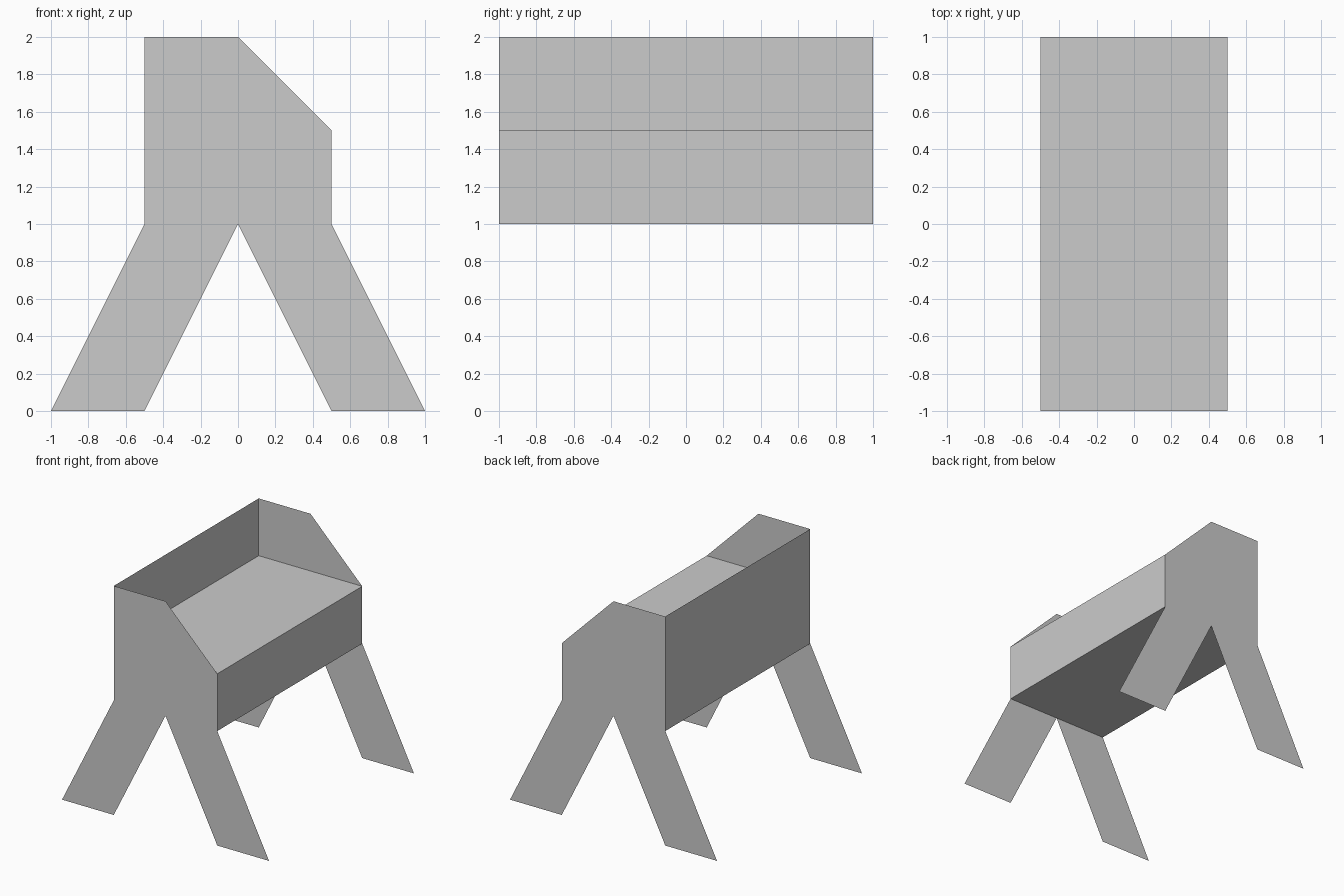
import bpy

cube = bpy.data.objects.get("Cube")
if cube:
    bpy.data.objects.remove(cube, do_unlink=True)

GREY = (0.6, 0.6, 0.6, 1)
grey = bpy.data.materials.new("plain_grey")
grey.use_nodes = True
grey.diffuse_color = GREY
for node in grey.node_tree.nodes:
    if node.type == "BSDF_PRINCIPLED":
        node.inputs["Base Color"].default_value = GREY


def sheet(name, points):
    """One flat sheet without thickness; points run anticlockwise seen from outside."""
    mesh = bpy.data.meshes.new(name)
    mesh.from_pydata(points, [], [range(len(points))])
    mesh.materials.append(grey)
    obj = bpy.data.objects.new(name, mesh)
    bpy.context.collection.objects.link(obj)


def long_sheet(name, start, end):
    """Sheet spanning the full length between two (x, z) points."""
    (x0, z0), (x1, z1) = start, end
    sheet(name, [(x0, -1, z0), (x1, -1, z1), (x1, 1, z1), (x0, 1, z0)])


# End panels: sloped top corner above two splayed legs
profile = [(-1, 0), (-0.5, 0), (0, 1), (0.5, 0), (1, 0), (0.5, 1),
           (0.5, 1.5), (0, 2), (-0.5, 2), (-0.5, 1)]
sheet("front_end_panel", [(x, -1, z) for x, z in profile])
sheet("rear_end_panel", [(x, 1, z) for x, z in reversed(profile)])

# Trough between the ends: shelf, floor, low side and tall side
long_sheet("shelf", (-0.5, 1.5), (0.5, 1.5))
long_sheet("floor", (0.5, 1), (-0.5, 1))
long_sheet("low_side", (0.5, 1), (0.5, 1.5))
long_sheet("tall_side", (-0.5, 2), (-0.5, 1))
